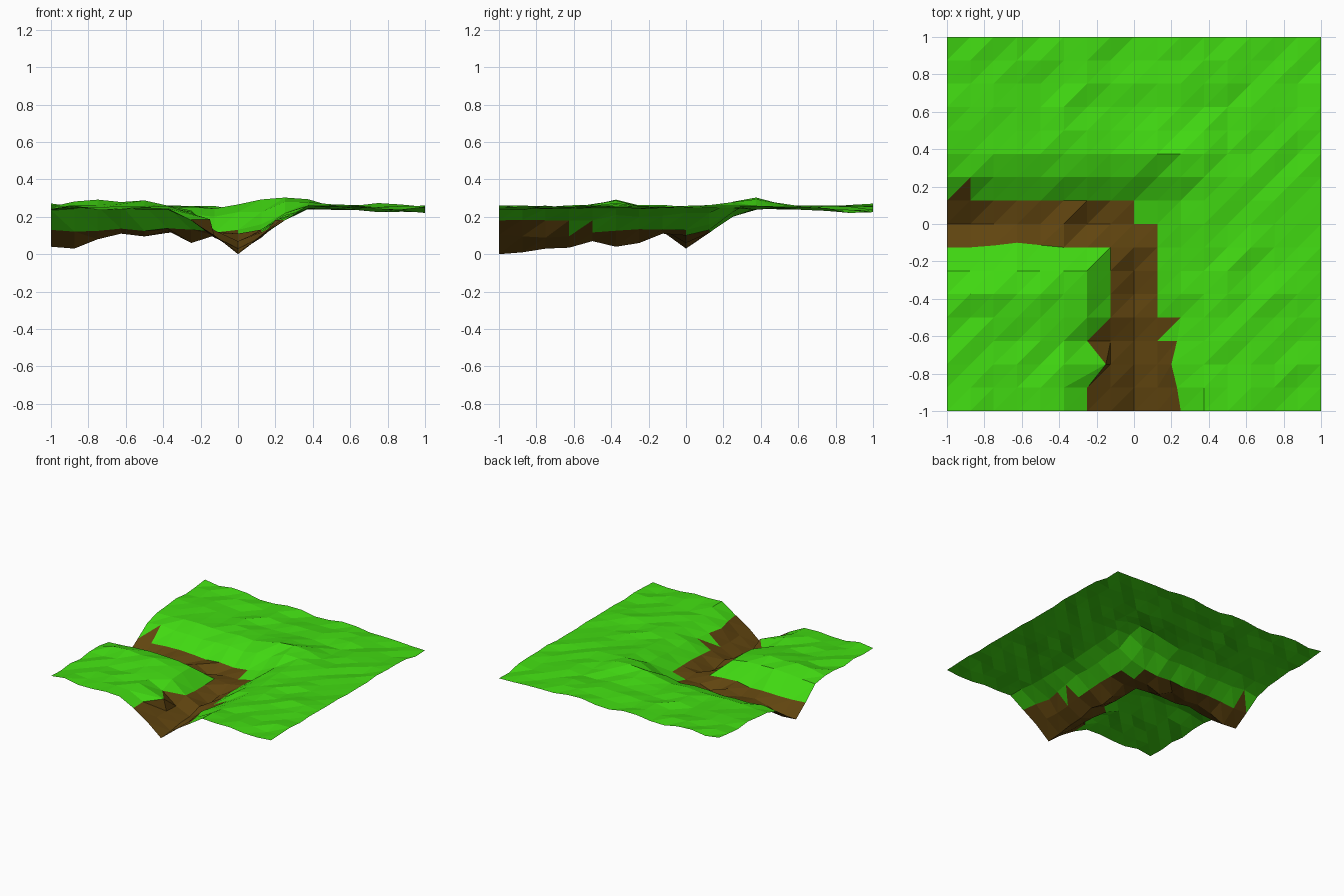
import bpy, bmesh, math, random

if "Cube" in bpy.data.objects:
    bpy.data.objects.remove(bpy.data.objects["Cube"])

random.seed(7)
N, S = 16, 0.125

# river bed depth: west arm (x = -1 .. -0.125) and south arm (y = -1 .. 0)
WEST_BED = [.04, .03, .08, .11, .095, .125, .06, .10]
SOUTH_BED = [0, .01, .03, .035, .07, .04, .06, .11, .10]
# bank shift for a few uneven vertices (column, row): (dx, dy)
SHIFT = {(6, 2): (.10, 0), (10, 1): (-.02, 0), (10, 2): (-.05, 0), (10, 3): (-.02, 0),
         (2, 7): (0, .01), (3, 7): (0, .025), (4, 7): (0, .012)}


def bump(x, y, cx, cy, rx, ry, h):
    return h * math.exp(-((x - cx) / rx) ** 2 - ((y - cy) / ry) ** 2)


def height(i, j):
    """Rolling meadow with an L-shaped channel cut into it."""
    x, y = i * S - 1, j * S - 1
    n = random.uniform(-.013, .013)
    land = (.248 + n + bump(x, y, .22, .34, .25, .15, .065)
            + bump(x, y, -.68, -.38, .25, .14, .045)
            + bump(x, y, .75, -.4, .25, .25, .015)
            + bump(x, y, -1, 1, .3, .3, .02) + bump(x, y, 1, 1, .3, .3, -.025))
    # centre lines
    if i == 8 and j <= 8:
        return SOUTH_BED[j]
    if j == 8 and i < 8:
        return WEST_BED[i]
    # south arm banks
    if j < 8 and i in (7, 9):
        return (.095 if j < 4 else .125) + n * .7
    if j < 8 and i == 10:
        return (.175 if j < 5 else .205) + n * .7
    if j < 7 and i == 6:
        return (.185 if j < 4 else .235) + n * .7
    # west arm banks
    if i < 8 and j == 7:
        return .13 + n
    if i < 8 and j == 9:
        return .12 + n
    if i < 8 and j == 10:
        return .212 + n
    if i < 7 and j == 6:
        return max(.235, land - .01)
    # outer bend
    if (i, j) in ((9, 8), (8, 9)):
        return .13
    if (i, j) == (9, 9):
        return .16
    if j == 10 and i in (8, 9):
        return .225
    if i == 10 and j in (8, 9):
        return .22
    return land


def is_soil(i, j, upper):
    """Is this triangle of cell (i, j) bare river soil? Upper = upper left half."""
    if i < 8 and j in (7, 8):
        return True
    if i in (7, 8) and j < 8:
        return True
    if i == 6 and (j < 3 or (j == 3 and not upper)):
        return True
    if i == 9 and (j < 3 or (j == 3 and upper)):
        return True
    return (i, j) == (0, 9) and not upper


def material(name, color):
    m = bpy.data.materials.new(name)
    m.diffuse_color = (*color, 1)
    m.use_nodes = True
    m.node_tree.nodes["Principled BSDF"].inputs["Base Color"].default_value = m.diffuse_color
    return m


# terrain sheet, triangulated with one diagonal direction
bm = bmesh.new()
v = {}
for i in range(N + 1):
    for j in range(N + 1):
        dx, dy = SHIFT.get((i, j), (0, 0))
        v[i, j] = bm.verts.new((i * S - 1 + dx, j * S - 1 + dy, height(i, j)))
for i in range(N):
    for j in range(N):
        a, b, c, d = v[i, j], v[i + 1, j], v[i + 1, j + 1], v[i, j + 1]
        for tri, upper in (((a, b, c), False), ((a, c, d), True)):
            bm.faces.new(tri).material_index = int(is_soil(i, j, upper))

mesh = bpy.data.meshes.new("river_terrain")
bm.to_mesh(mesh)
bm.free()
mesh.materials.append(material("grass", (.053, .70, .006)))
mesh.materials.append(material("soil", (.12, .06, .005)))
bpy.context.collection.objects.link(bpy.data.objects.new("river_terrain", mesh))
